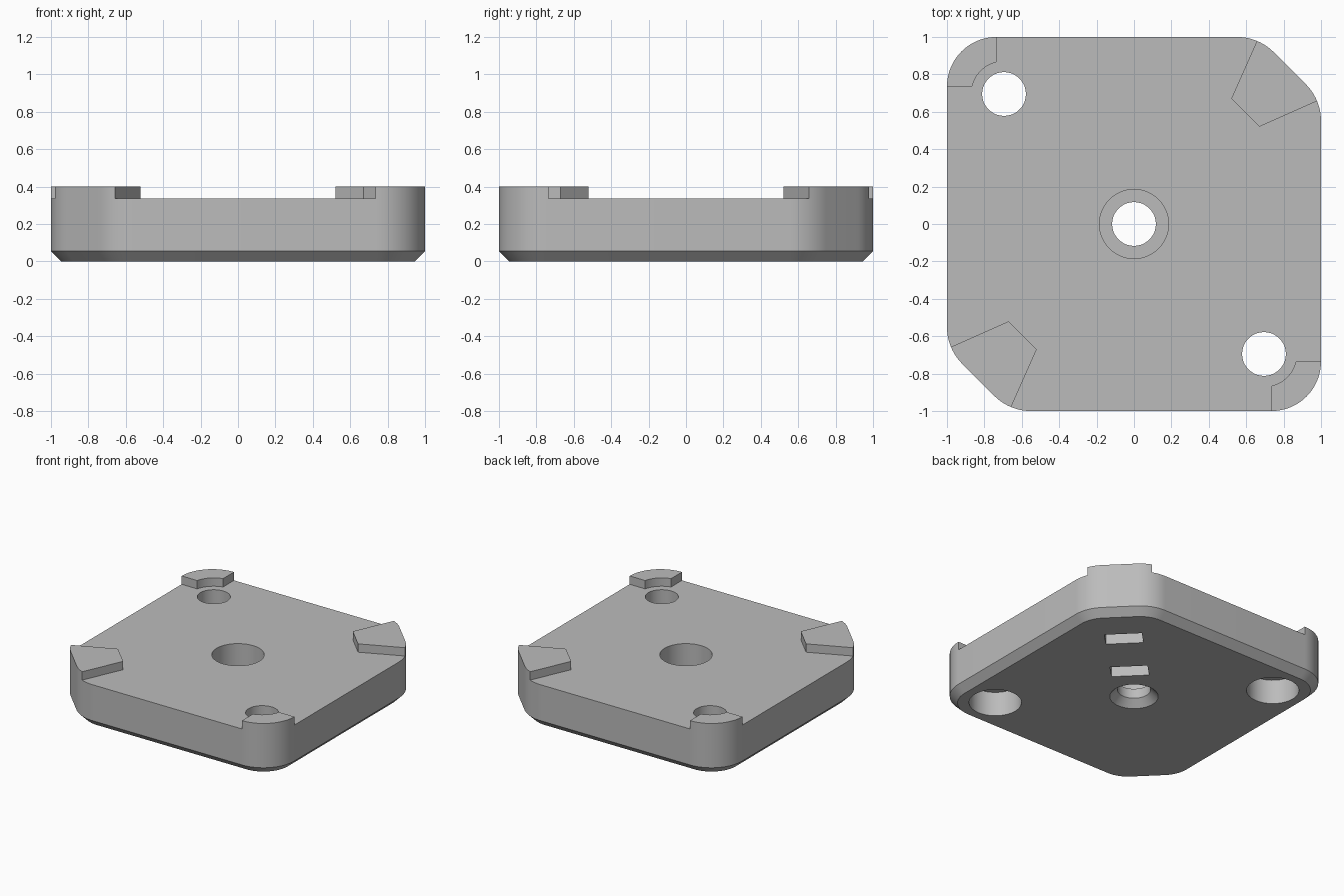
import bpy
import bmesh
from math import cos, sin, pi, radians
from mathutils import Matrix, Vector

cube = bpy.data.objects.get("Cube")
if cube:
    bpy.data.objects.remove(cube, do_unlink=True)

TOP, PAD_TOP, CHAMFER = 0.335, 0.40, 0.055
HOLE = 0.695            # corner hole offset
BORE, HEAD = 0.117, 0.185

grey = bpy.data.materials.new("machined grey")
grey.use_nodes = True
colour = (0.5, 0.5, 0.5, 1)
grey.diffuse_color = colour
grey.node_tree.nodes["Principled BSDF"].inputs["Base Color"].default_value = colour


def arc(cx, cy, r, start, end, steps):
    angles = [radians(start + (end - start) * i / steps) for i in range(steps + 1)]
    return [(cx + r * cos(a), cy + r * sin(a)) for a in angles]


def half_turn(points):
    return [(-x, -y) for x, y in points]


def outline(inset):
    """Square with two rounded corners and two cut, softened corners."""
    half = arc(0.72, 0.55, 0.28 - inset, 0, 45, 12)
    half += arc(0.55, 0.72, 0.28 - inset, 45, 90, 12)
    half += arc(-0.735, 0.735, 0.265 - inset, 90, 180, 24)
    return half + half_turn(half)


def loft(name, rings):
    """Solid through (points, height) rings that share a point count."""
    bm = bmesh.new()
    loops = [[bm.verts.new((x, y, z)) for x, y in pts] for pts, z in rings]
    bm.faces.new(loops[0][::-1])
    bm.faces.new(loops[-1])
    n = len(loops[0])
    for low, high in zip(loops, loops[1:]):
        for i in range(n):
            j = (i + 1) % n
            bm.faces.new((low[i], low[j], high[j], high[i]))
    bmesh.ops.recalc_face_normals(bm, faces=bm.faces)
    mesh = bpy.data.meshes.new(name)
    bm.to_mesh(mesh)
    bm.free()
    mesh.materials.append(grey)
    obj = bpy.data.objects.new(name, mesh)
    bpy.context.collection.objects.link(obj)
    return obj


def activate(obj):
    bpy.ops.object.select_all(action="DESELECT")
    obj.select_set(True)
    bpy.context.view_layer.objects.active = obj


def cut(target, cutter):
    cutter.hide_render = True
    mod = target.modifiers.new("cut", "BOOLEAN")
    mod.operation, mod.solver, mod.object = "DIFFERENCE", "EXACT", cutter
    activate(target)
    bpy.ops.object.modifier_apply(modifier=mod.name)
    bpy.data.objects.remove(cutter, do_unlink=True)


def stepped_hole(x, y, profile):
    return loft("hole_cutter", [(arc(x, y, r, 0, 352.5, 47), z) for r, z in profile])


# Plate with chamfered underside
plate = loft("plate", [(outline(CHAMFER), 0), (outline(0), CHAMFER), (outline(0), TOP)])

# Centre hole: bored from above, countersunk from below
cut(plate, stepped_hole(0, 0, [(0.221, -0.05), (BORE, 0.054), (BORE, 0.13),
                               (HEAD, 0.13), (HEAD, 0.5)]))

# Corner screw holes: bored from below
for s in (1, -1):
    cut(plate, stepped_hole(s * HOLE, -s * HOLE, [(HEAD, -0.1), (HEAD, 0.19),
                                                  (BORE, 0.19), (BORE, 0.5)]))

# Two diagonal pockets in the underside
for d in (0.255, 0.58):
    spin = Matrix.Rotation(pi / 4, 2)
    rect = [spin @ Vector((u * 0.067, v * 0.133)) + Vector((d, d))
            for u, v in ((-1, -1), (1, -1), (1, 1), (-1, 1))]
    cut(plate, loft("pocket_cutter", [(rect, -0.1), (rect, 0.15)]))

# Raised kite pads on the cut corners
kite = arc(0.72, 0.55, 0.28, 22.5, 45, 6) + arc(0.55, 0.72, 0.28, 45, 67.5, 6)
kite += [(0.52, 0.67), (0.67, 0.52)]

# Raised pads on the round corners, hollowed around the screw holes
corner = arc(-0.735, 0.735, 0.265, 90, 180, 24)
corner += arc(-HOLE, HOLE, 0.175, 167, 103, 12)

parts = [plate]
for name, shape in (("kite_pad", kite), ("corner_pad", corner)):
    for side, pts in (("back", shape), ("front", half_turn(shape))):
        parts.append(loft(f"{name}_{side}", [(pts, TOP), (pts, PAD_TOP)]))

for part in parts:
    activate(part)
    bpy.ops.object.shade_smooth_by_angle(angle=radians(25))
